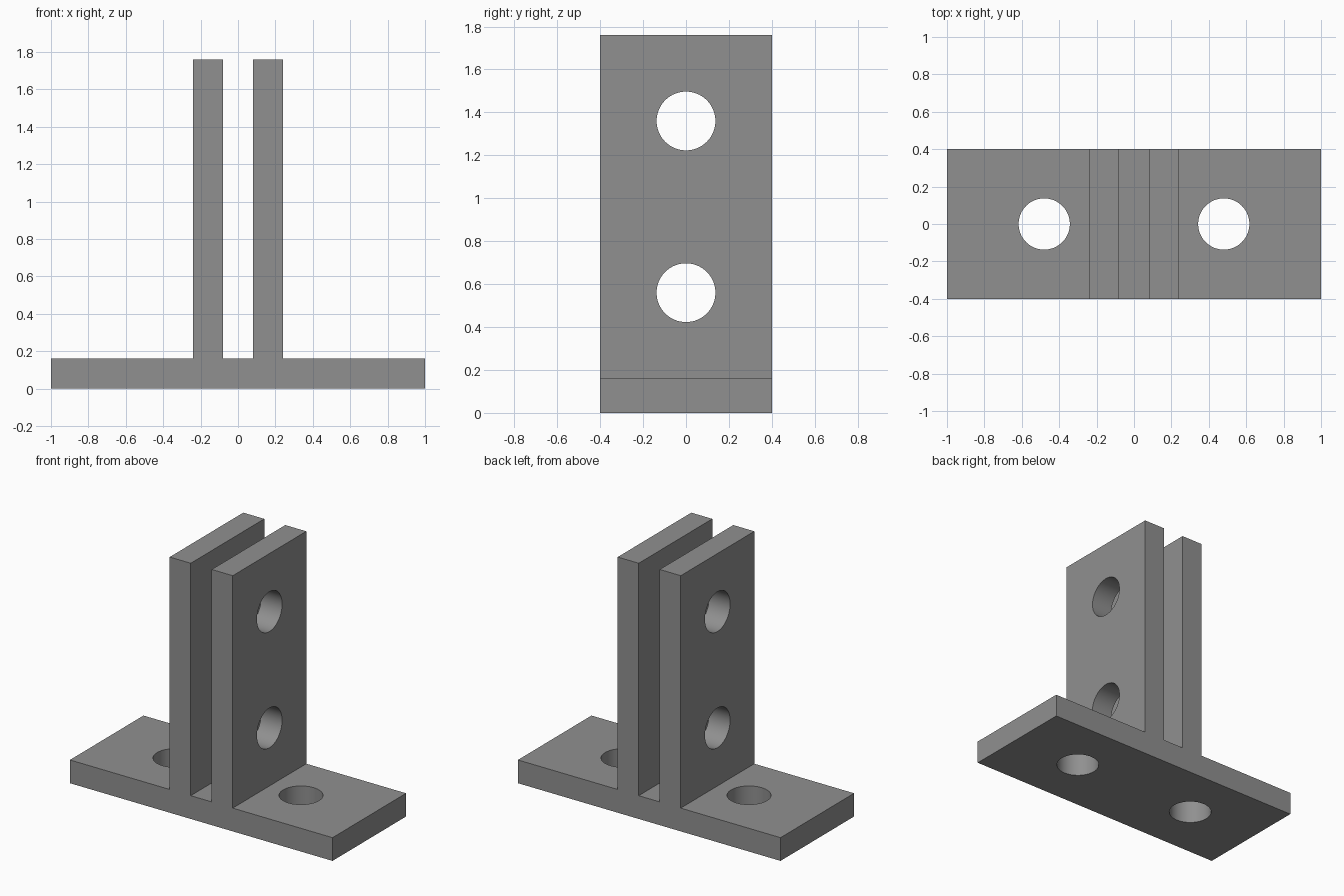
import bpy, bmesh, math

if "Cube" in bpy.data.objects:
    bpy.data.objects.remove(bpy.data.objects["Cube"])

W, D, T, H = 1.0, 0.4, 0.16, 1.76    # half width, half depth, plate thickness, height
INNER, OUTER = 0.08, 0.24            # faces of the upright plates
HOLE_R = 0.137

grey = bpy.data.materials.new("steel grey")
grey.diffuse_color = (0.28, 0.28, 0.28, 1)
grey.use_nodes = True
grey.node_tree.nodes["Principled BSDF"].inputs["Base Color"].default_value = grey.diffuse_color

# One-piece bracket: base and two uprights as a mirrored profile, extruded in depth
right = [(W, 0), (W, T), (OUTER, T), (OUTER, H), (INNER, H), (INNER, T)]
profile = right + [(-x, z) for x, z in reversed(right)]
bm = bmesh.new()
face = bm.faces.new([bm.verts.new((x, -D, z)) for x, z in profile])
ext = bmesh.ops.extrude_face_region(bm, geom=[face])
bmesh.ops.translate(bm, vec=(0, 2 * D, 0),
                    verts=[v for v in ext["geom"] if isinstance(v, bmesh.types.BMVert)])
bmesh.ops.recalc_face_normals(bm, faces=bm.faces)
mesh = bpy.data.meshes.new("double_clevis_bracket")
bm.to_mesh(mesh)
bm.free()
bracket = bpy.data.objects.new("double_clevis_bracket", mesh)
bpy.context.collection.objects.link(bracket)
mesh.materials.append(grey)


def drill(name, location, rotation, length):
    """Cut a round bolt hole through the bracket."""
    bpy.ops.mesh.primitive_cylinder_add(vertices=64, radius=HOLE_R, depth=length,
                                        location=location, rotation=rotation)
    cutter = bpy.context.object
    cutter.name = name
    cutter.data.materials.append(grey)
    mod = bracket.modifiers.new(name, 'BOOLEAN')
    mod.operation, mod.solver, mod.object = 'DIFFERENCE', 'EXACT', cutter
    bpy.context.view_layer.objects.active = bracket
    bpy.ops.object.modifier_apply(modifier=name)
    bpy.data.objects.remove(cutter)


# Bolt holes in the base, then pin holes through both uprights
for x in (-0.48, 0.48):
    drill("base_hole", (x, 0, T / 2), (0, 0, 0), 0.4)
for z in (0.56, 1.36):
    drill("pin_hole", (0, 0, z), (0, math.pi / 2, 0), 0.8)

# Smooth hole walls, sharp plate edges
bpy.ops.object.select_all(action='DESELECT')
bracket.select_set(True)
bpy.context.view_layer.objects.active = bracket
bpy.ops.object.shade_smooth_by_angle(angle=math.radians(30))
